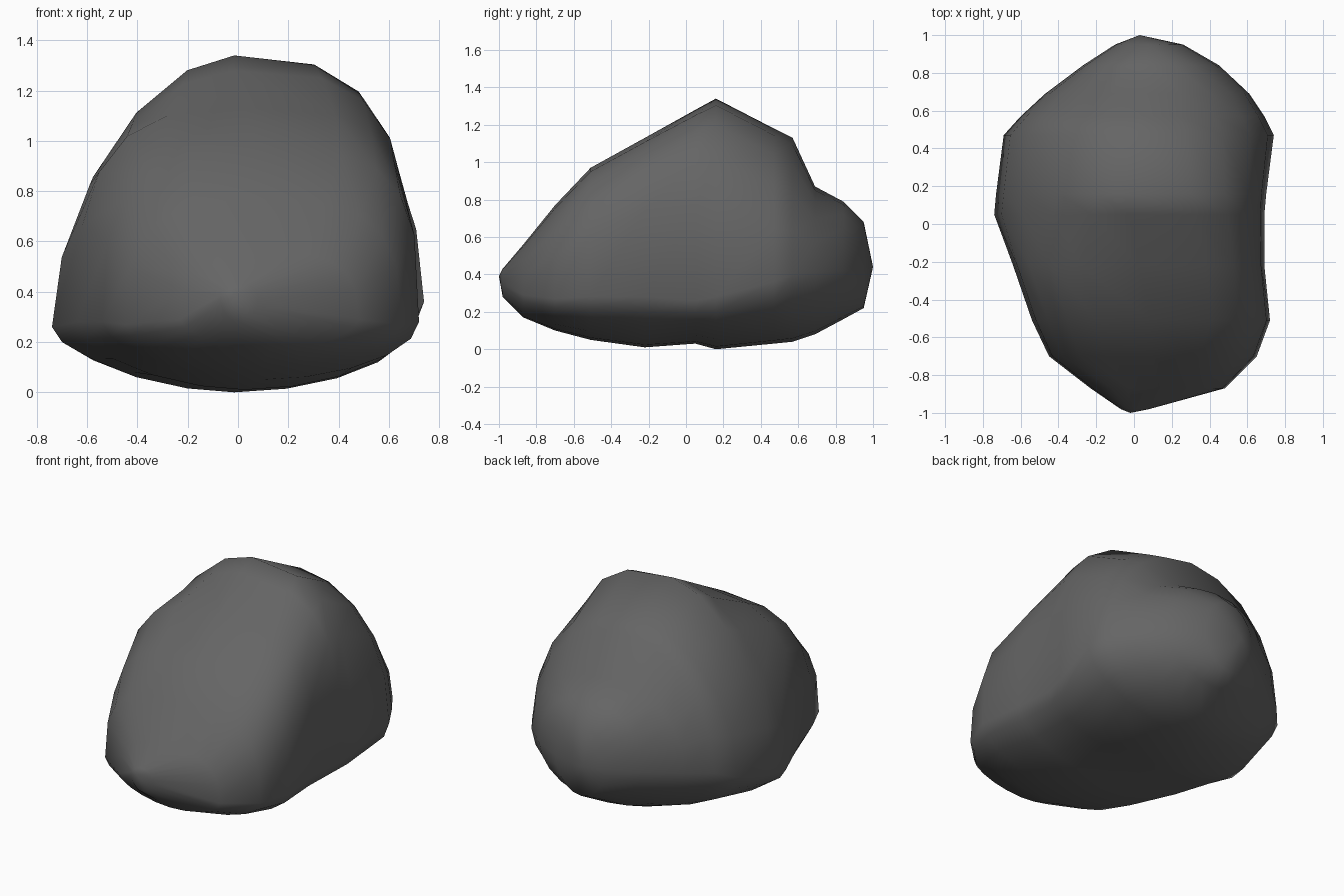
import bpy
import bmesh
from math import cos, sin, pi

SIDES = 20

# Cross-sections from front to back:
# y, x_min, x_max, z_bottom, z_top, z_widest, left roundness, right roundness
SLICES = [
    (-.98, -.07, .08, .28, .43, .37, 2, 2),
    (-.87, -.23, .48, .17, .56, .29, 2.8, 2.8),
    (-.70, -.45, .65, .1, .77, .27, 3, 3),
    (-.51, -.54, .72, .05, .97, .28, 3, 3.4),
    (-.22, -.64, .69, .01, 1.13, .28, 3, 3.8),
    (.05, -.74, .69, .03, 1.28, .26, 1.8, 3.4),
    (.16, -.73, .70, 0, 1.34, .28, 1.75, 2.9),
    (.47, -.69, .74, .03, 1.18, .36, 2, 2.25),
    (.57, -.6, .69, .04, 1.13, .4, 2, 2),
    (.69, -.47, .61, .08, .87, .41, 2.3, 2.2),
    (.84, -.27, .45, .16, .79, .42, 2.3, 2.2),
    (.95, -.1, .26, .22, .68, .43, 2, 2),
]
FRONT_TIP = (-.02, -1, .39)
BACK_TIP = (.03, 1, .44)


def bend(value, roundness):
    """Signed power that squares off a circle."""
    size = abs(value) ** (2 / roundness)
    return size if value > 0 else -size


def slice_points(y, x_min, x_max, z_low, z_high, z_wide, left, right):
    """Uneven rounded outline across the boulder."""
    middle = (x_min + x_max) / 2
    half = (x_max - x_min) / 2
    points = []
    for i in range(SIDES):
        angle = 2 * pi * i / SIDES
        across, up = cos(angle), sin(angle)
        if up < 0:
            power, height = (1.9 if across > 0 else 1.75), z_wide - z_low
        else:
            power, height = (right if across > 0 else left), z_high - z_wide
        x = middle + half * bend(across, power)
        points.append((x, y, z_wide + height * bend(up, power)))
    return points


def cap(bm, ring, tip):
    """Close one end of the boulder with a fan."""
    point = bm.verts.new(tip)
    for i, vert in enumerate(ring):
        bm.faces.new((vert, ring[(i + 1) % SIDES], point))


cube = bpy.data.objects.get("Cube")
if cube:
    bpy.data.objects.remove(cube, do_unlink=True)

# Stone colour
stone = bpy.data.materials.new("dark_grey_stone")
stone.use_nodes = True
grey = (.13, .13, .13, 1)
stone.diffuse_color = grey
stone.node_tree.nodes["Principled BSDF"].inputs["Base Color"].default_value = grey

# Boulder body, lofted through the cross-sections
bm = bmesh.new()
rings = [[bm.verts.new(p) for p in slice_points(*s)] for s in SLICES]
for near, far in zip(rings, rings[1:]):
    for i in range(SIDES):
        j = (i + 1) % SIDES
        bm.faces.new((near[i], near[j], far[j], far[i]))
cap(bm, rings[0], FRONT_TIP)
cap(bm, rings[-1], BACK_TIP)
bmesh.ops.recalc_face_normals(bm, faces=bm.faces)
for face in bm.faces:
    face.smooth = True

mesh = bpy.data.meshes.new("boulder")
bm.to_mesh(mesh)
bm.free()
mesh.materials.append(stone)
boulder = bpy.data.objects.new("boulder", mesh)
bpy.context.collection.objects.link(boulder)
